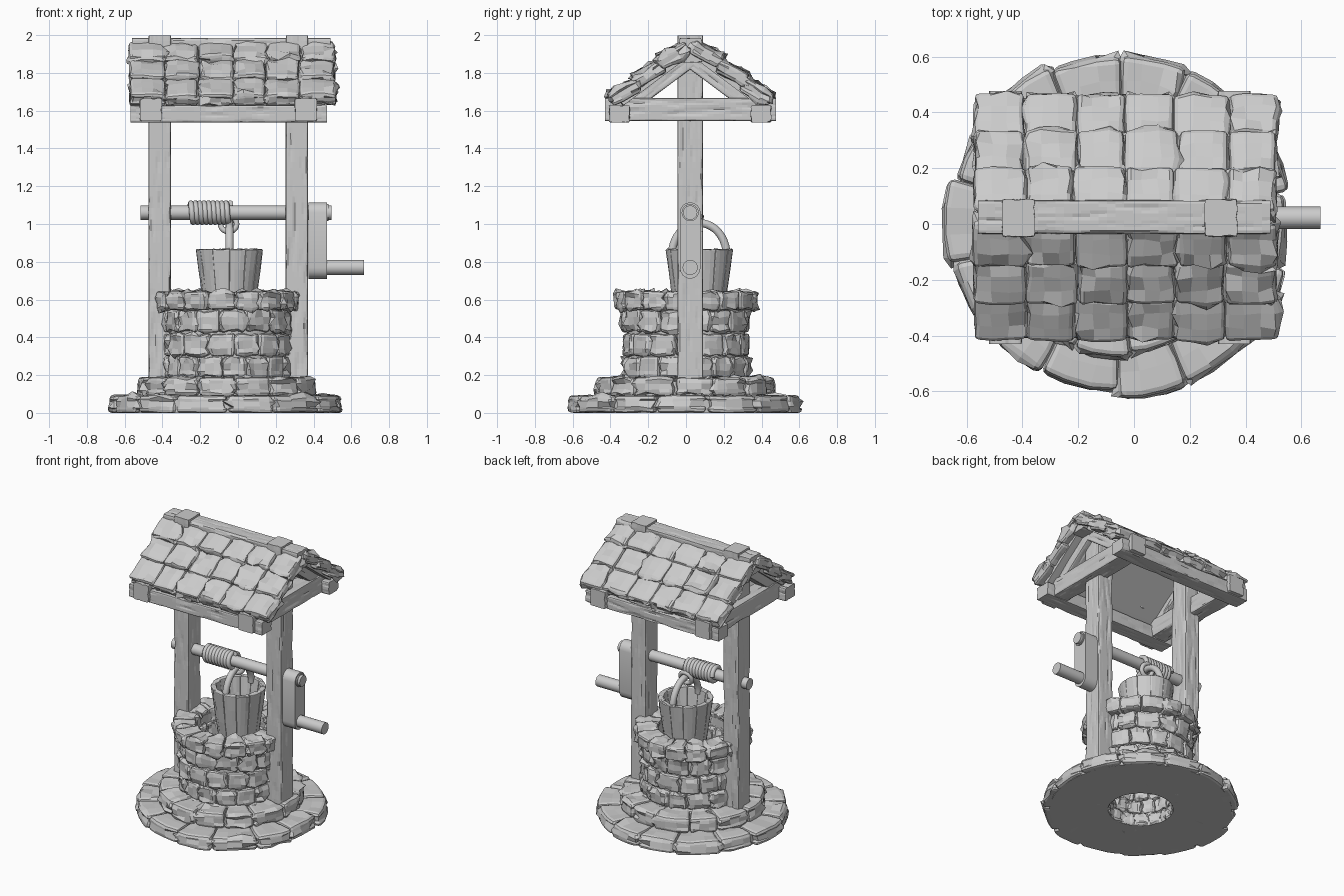
import bpy, bmesh, math, random
from math import sin, cos, pi, radians
from mathutils import Vector, Matrix, noise

if "Cube" in bpy.data.objects:
    bpy.data.objects.remove(bpy.data.objects["Cube"])

random.seed(7)
CX, CY = -0.055, 0.022          # well axis in x, timber frame axis in y
R = random.uniform


def finish(name, bm, smooth=False):
    bmesh.ops.recalc_face_normals(bm, faces=bm.faces)
    me = bpy.data.meshes.new(name)
    bm.to_mesh(me)
    bm.free()
    ob = bpy.data.objects.new(name, me)
    bpy.context.collection.objects.link(ob)
    if smooth:
        bpy.context.view_layer.objects.active = ob
        ob.select_set(True)
        bpy.ops.object.shade_smooth_by_angle(angle=radians(35))
        ob.select_set(False)
    return ob


def block(bm, size, place, jitter=0.004, chamfer=0.014):
    """Rough chamfered block, built at the origin and moved by place(co)."""
    b = bmesh.new()
    bmesh.ops.create_cube(b, size=1)
    bmesh.ops.subdivide_edges(b, edges=b.edges[:], cuts=2, use_grid_fill=True)
    for v in b.verts:
        v.co = Vector(c * s + R(-jitter, jitter) for c, s in zip(v.co, size))
    sharp = [e for e in b.edges if e.calc_face_angle(0) > 0.9]
    bmesh.ops.bevel(b, geom=sharp, offset=chamfer, segments=2, profile=0.5,
                    affect='EDGES', clamp_overlap=True)
    new = {v: bm.verts.new(place(v.co)) for v in b.verts}
    for f in b.faces:
        bm.faces.new([new[v] for v in f.verts])
    b.free()


def stone_ring(name, n, r0, r1, z0, z1, start, spread=0.0, batter=0.0, chamfer=0.015):
    """Ring of wedge stones with uneven joints and depths."""
    bm = bmesh.new()
    cuts = [start + 2 * pi * (i + R(-.1, .1)) / n for i in range(n)]
    cuts.append(cuts[0] + 2 * pi)
    for a0, a1 in zip(cuts, cuts[1:]):
        out = r1 + R(-spread, spread)
        mid, am = (r0 + out) / 2, (a0 + a1) / 2
        w, d, h = mid * (a1 - a0), out - r0, z1 - z0

        def place(c):
            r = mid + c.y - batter * (c.z / h + .5) * (c.y > 0)
            a = am + c.x / mid * 0.985
            return Vector((CX + r * cos(a), r * sin(a), max(0, (z0 + z1) / 2 + c.z)))
        block(bm, (w, d, h), place, 0.0045, chamfer)
    return finish(name, bm)


def annulus(name, r0, r1, z0, z1, n=48):
    bm = bmesh.new()
    rings = [[bm.verts.new((CX + r * cos(2 * pi * i / n), r * sin(2 * pi * i / n), z)) for i in range(n)]
             for r, z in ((r0, z0), (r1, z0), (r1, z1), (r0, z1))]
    for a, b in zip(rings, rings[1:] + rings[:1]):
        for i in range(n):
            j = (i + 1) % n
            bm.faces.new((a[i], a[j], b[j], b[i]))
    return finish(name, bm)


def beam(name, p0, p1, wide, high, side=Vector((0, 1, 0)), groove=0.02):
    """Squared timber from p0 to p1, 'wide' along side, with grooves along the grain."""
    p0, p1 = Vector(p0), Vector(p1)
    d = p1 - p0
    up = d.normalized().cross(side).normalized()
    seed, k = Vector((R(0, 90), R(0, 90), R(0, 90))), 10
    t = [-.5 + i / k for i in range(k)]
    sec = [(x, -.5) for x in t] + [(.5, x) for x in t] + [(-x, .5) for x in t] + [(-.5, -x) for x in t]
    steps = max(8, int(d.length / 0.03))
    bm = bmesh.new()
    rings = []
    for s in range(steps + 1):
        ring = []
        for u, v in sec:
            corner = abs(u) > .49 and abs(v) > .49
            q = Vector((u * wide * 43, v * high * 43, s * d.length / steps * 8)) + seed
            g = 1.01 - (0.04 if corner else 0) - groove / wide * max(0, noise.noise(q) - 0.08)
            if s in (0, steps):
                g -= 0.02
            ring.append(bm.verts.new(p0 + d * s / steps + side * (u * wide * g) + up * (v * high * g)))
        rings.append(ring)
    n = len(sec)
    for a, b in zip(rings, rings[1:]):
        for i in range(n):
            bm.faces.new((a[i], a[(i + 1) % n], b[(i + 1) % n], b[i]))
    bm.faces.new(rings[0])
    bm.faces.new(rings[-1])
    return finish(name, bm)


def rod(name, x0, x1, y, z, r):
    bm = bmesh.new()
    m = Matrix.Translation(((x0 + x1) / 2, y, z)) @ Matrix.Rotation(pi / 2, 4, 'Y')
    bmesh.ops.create_cone(bm, cap_ends=True, segments=20, radius1=r, radius2=r, depth=x1 - x0, matrix=m)
    return finish(name, bm, True)


def tube(name, pts, r, cyclic=False):
    cu = bpy.data.curves.new(name, 'CURVE')
    cu.dimensions, cu.bevel_depth, cu.bevel_resolution, cu.use_fill_caps = '3D', r, 3, True
    sp = cu.splines.new('POLY')
    sp.points.add(len(pts) - 1)
    for p, c in zip(sp.points, pts):
        p.co = (*c, 1)
    sp.use_cyclic_u = cyclic
    ob = bpy.data.objects.new(name, cu)
    bpy.context.collection.objects.link(ob)


# Stone base, step, wall courses and rim, with mortar cores behind them
stone_ring("base_stones", 14, 0.36, 0.622, 0, 0.093, pi / 2, 0.016, 0.015, 0.02)
stone_ring("step_stones", 14, 0.28, 0.472, 0.09, 0.188, 0.3, 0.01, 0.008, 0.018)
courses = [(0.0, 0.09), (0.09, 0.188), (0.187, 0.298), (0.302, 0.42), (0.427, 0.545)]
for i, (z0, z1) in enumerate(courses):
    stone_ring(f"wall_course_{i + 1}", 15, 0.205, 0.337, z0, z1, 0.21 * (i % 2), 0.006)
stone_ring("rim_stones", 16, 0.225, 0.376, 0.545, 0.643, 0.1, 0.006)
annulus("base_core", 0.21, 0.585, 0, 0.07)
annulus("step_core", 0.22, 0.44, 0.07, 0.165)
annulus("wall_core", 0.225, 0.312, 0.16, 0.61)

# Timber frame: posts, cross beams, tie beams, rafters, ridge
Y, X = Vector((0, 1, 0)), Vector((1, 0, 0))
slope = math.atan(0.75)
for side, s in (("left", -1), ("right", 1)):
    px, bx = CX + 0.004 + s * 0.363, CX + 0.004 + s * 0.41
    beam(f"{side}_post", (px, CY, 0.08), (px, CY, 1.998), 0.135, 0.118)
    beam(f"{side}_tie_beam", (bx, CY - 0.452, 1.606), (bx, CY + 0.455, 1.606), 0.118, 0.122, X)
    for end, e in (("front", -1), ("back", 1)):
        beam(f"{side}_{end}_rafter", (bx, CY + e * 0.36, 1.612), (bx, CY + e * 0.005, 1.878), 0.10, 0.10, X)
for end, e in (("front", -1), ("back", 1)):
    beam(f"{end}_eave_beam", (-0.57, CY + e * 0.375, 1.583), (0.472, CY + e * 0.375, 1.583), 0.11, 0.09)
beam("ridge_beam", (-0.56, CY + 0.003, 1.92), (0.49, CY + 0.003, 1.92), 0.12, 0.13)

# Roof: boarding and three rows of six tiles on each slope
for end, e in (("front", -1), ("back", 1)):
    down = Vector((0, e * cos(slope), -sin(slope)))
    norm = Vector((0, e * sin(slope), cos(slope)))
    top = Vector((0, CY + 0.003 + e * 0.05, 1.985))
    mid = top + down * 0.235 - norm * 0.088
    beam(f"{end}_roof_boards", mid + X * -0.53, mid + X * 0.46, 0.45, 0.03, down, 0.008)
    bm = bmesh.new()
    for row in range(3):
        xs = [-0.575 + 1.09 * (i + (R(-.06, .06) if 0 < i < 6 else R(-.04, .04))) / 6 for i in range(7)]
        for x0, x1 in zip(xs, xs[1:]):
            tilt = radians(7 + R(-2, 2))
            dn = down * cos(tilt) + norm * sin(tilt)
            nn = norm * cos(tilt) - down * sin(tilt)
            c0 = top + down * (0.165 * row + 0.083 + R(-.004, .004)) - norm * (0.044 + R(-.003, .003))
            c0.x = (x0 + x1) / 2
            block(bm, (x1 - x0 - 0.002, 0.178, 0.076),
                  lambda c: c0 + X * c.x + dn * c.y + nn * (c.z - 0.8 * c.x * c.x), 0.0055, 0.018)
    finish(f"{end}_roof_tiles", bm)

# Windlass: axle, crank arm, handle
AZ, HZ = 1.06, 0.77
rod("axle", -0.515, 0.495, CY, AZ, 0.038)
rod("crank_handle", 0.40, 0.668, CY, HZ, 0.04)
rod("crank_pin", 0.40, 0.478, CY, AZ, 0.045)
bm = bmesh.new()
outline = [(0.055 * cos(pi * i / 8), AZ + 0.055 * sin(pi * i / 8)) for i in range(9)]
outline += [(0.055 * cos(pi + pi * i / 8), HZ + 0.06 * sin(pi + pi * i / 8)) for i in range(9)]
f = bm.faces.new([bm.verts.new((0.372, CY + y, z)) for y, z in outline])
ext = bmesh.ops.extrude_face_region(bm, geom=[f])
bmesh.ops.translate(bm, verts=[v for v in ext["geom"] if isinstance(v, bmesh.types.BMVert)], vec=(0.098, 0, 0))
finish("crank_arm", bm, True)

# Rope coil on the axle and the loop that holds the bucket
turns, seg = 9.25, 16
coil = [(-0.255 + 0.215 * i / (turns * seg), CY + 0.05 * cos(2 * pi * i / seg), AZ + 0.05 * sin(2 * pi * i / seg))
        for i in range(int(turns * seg) + 1)]
tube("rope_coil", coil, 0.0155)
tube("rope_loop", [(-0.05 + 0.043 * cos(a), 0.07 + 0.01 * sin(a), 1.0 + 0.04 * sin(a))
                   for a in (2 * pi * i / 20 for i in range(20))], 0.015, True)

# Bucket: staves, floor, arched handle
BX, BY, B0, B1 = -0.045, 0.07, 0.54, 0.866
bm = bmesh.new()
n = 12
for i in range(n):
    am, h = 2 * pi * (i + .5) / n, B1 - B0

    def stave(c):
        t = c.z / h + .5
        r = 0.116 + 0.044 * t + c.y
        a = am + c.x / 0.15
        return Vector((BX + r * cos(a), BY + r * sin(a), (B0 + B1) / 2 + c.z))
    block(bm, (0.15 * 2 * pi / n, 0.036, h), stave, 0.002, 0.005)
finish("bucket_staves", bm)
bm = bmesh.new()
bmesh.ops.create_cone(bm, cap_ends=True, segments=24, radius1=0.115, radius2=0.12, depth=0.03,
                      matrix=Matrix.Translation((BX, BY, B0 + 0.03)))
finish("bucket_floor", bm)
tube("bucket_handle", [(BX, BY + 0.145 * cos(pi * i / 20), 0.835 + 0.17 * sin(pi * i / 20)) for i in range(21)], 0.022)
